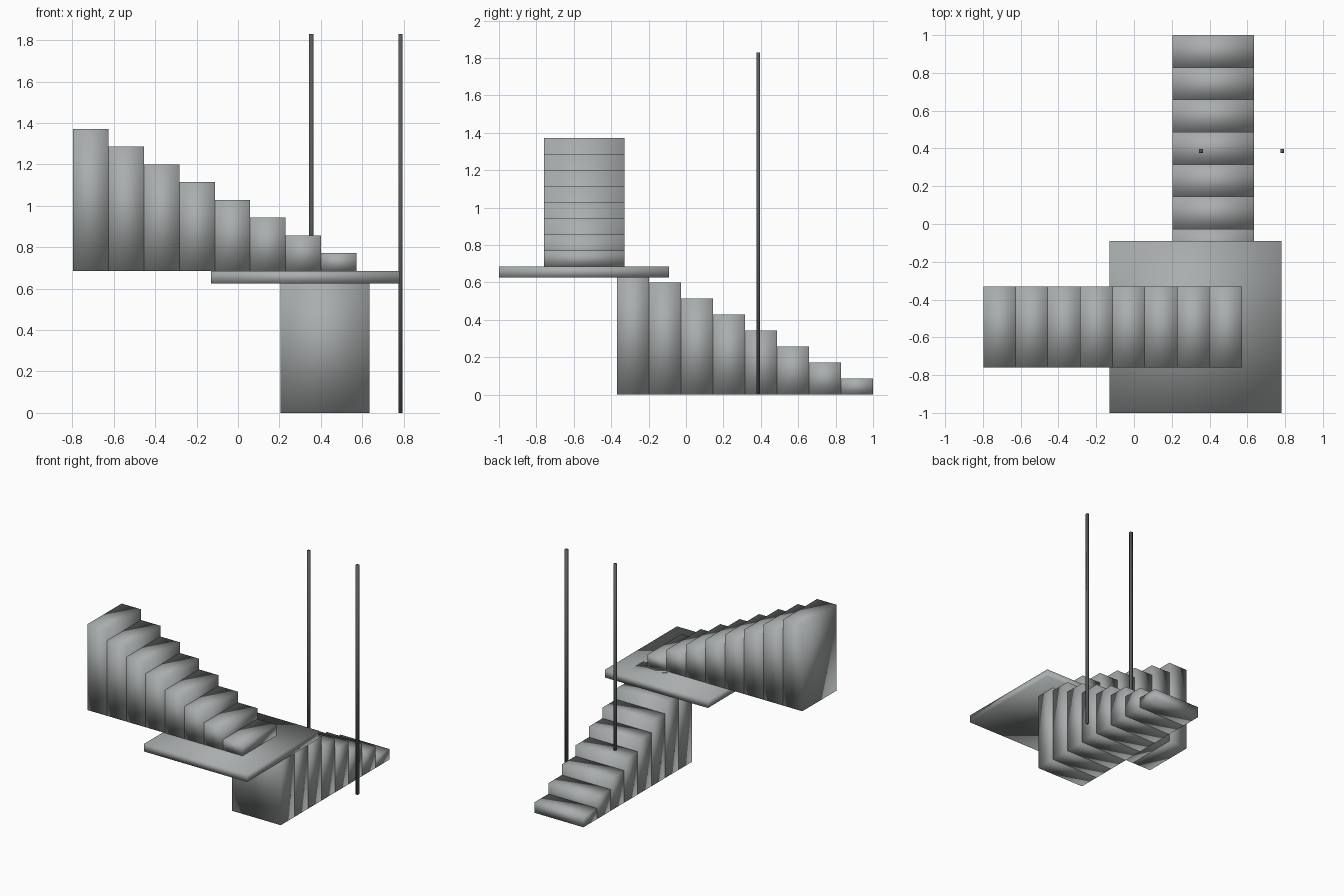
import bpy
import bmesh
from mathutils import Vector

cube = bpy.data.objects.get("Cube")
if cube:
    bpy.data.objects.remove(cube, do_unlink=True)


def material(name, colour):
    mat = bpy.data.materials.new(name)
    mat.use_nodes = True
    mat.diffuse_color = colour
    mat.node_tree.nodes["Principled BSDF"].inputs["Base Color"].default_value = colour
    return mat


def box(name, low, high, mat):
    """Softly shaded box between two opposite corners."""
    low, high = Vector(low), Vector(high)
    bm = bmesh.new()
    bmesh.ops.create_cube(bm, size=1)
    bmesh.ops.scale(bm, vec=high - low, verts=bm.verts)
    bmesh.ops.translate(bm, vec=(low + high) / 2, verts=bm.verts)
    for face in bm.faces:
        face.smooth = True
    mesh = bpy.data.meshes.new(name)
    bm.to_mesh(mesh)
    bm.free()
    mesh.materials.append(mat)
    obj = bpy.data.objects.new(name, mesh)
    bpy.context.collection.objects.link(obj)
    return obj


concrete = material("concrete grey", (0.40, 0.42, 0.42, 1))
metal = material("dark metal", (0.10, 0.105, 0.11, 1))

STEPS = 8
TREAD = 0.171
RISE = 0.0857
FLOOR = STEPS * RISE      # top of the landing

# Lower flight climbs from the back towards the landing
for i in range(STEPS):
    y = 1 - i * TREAD
    box(f"lower_step_{i + 1}", (0.205, y - TREAD, 0),
        (0.635, y, (i + 1) * RISE), concrete)

# Landing slab
box("landing", (-0.13, -1, 0.625), (0.78, -0.09, FLOOR), concrete)

# Upper flight turns and climbs to the right side
for i in range(STEPS):
    x = 0.572 - i * TREAD
    box(f"upper_step_{i + 1}", (x - TREAD, -0.76, FLOOR),
        (x, -0.33, FLOOR + (i + 1) * RISE), concrete)

# Tall handrail posts
for side, x in (("right", 0.354), ("left", 0.785)):
    box(f"{side}_post", (x - 0.01, 0.376, 0), (x + 0.01, 0.396, 1.83), metal)
